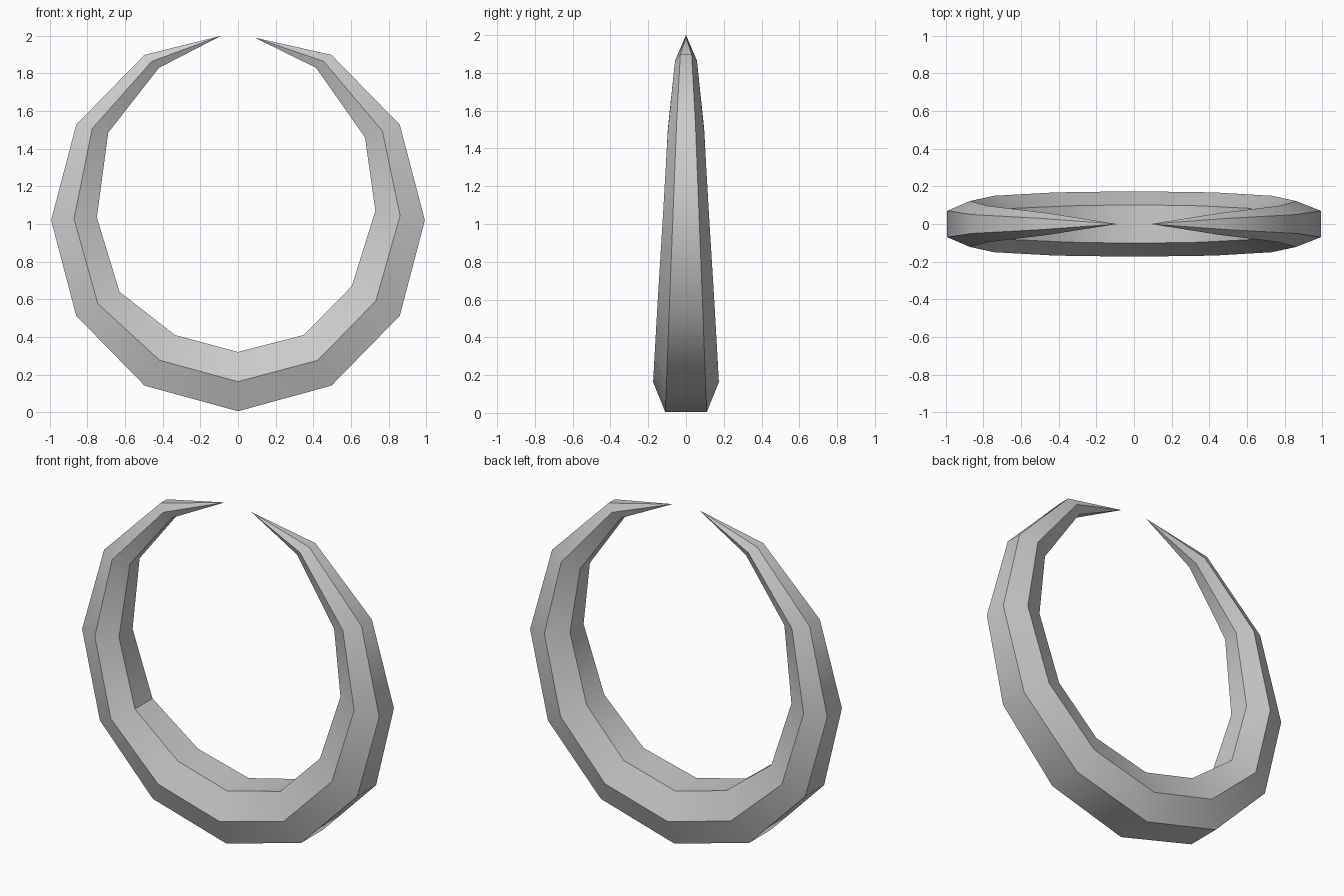
import bpy
import bmesh
from math import sin, cos, radians
from mathutils import Vector

default_cube = bpy.data.objects.get("Cube")
if default_cube:
    bpy.data.objects.remove(default_cube, do_unlink=True)

# Plain grey material
grey = bpy.data.materials.new("plain_grey")
grey.use_nodes = True
colour = (0.6, 0.6, 0.6, 1)
grey.diffuse_color = colour
grey.node_tree.nodes["Principled BSDF"].inputs["Base Color"].default_value = colour

# Inner rim (x, z) on each arm, going up from the bottom
BOTTOM = (0, 0.32)
LEFT_RIM = [(0.35, 0.41), (0.605, 0.67), (0.73, 1.07), (0.675, 1.46), (0.415, 1.83)]
RIGHT_RIM = [(-0.335, 0.41), (-0.63, 0.64), (-0.75, 1.035), (-0.69, 1.485), (-0.42, 1.83)]

# Half thickness of the ridge and of the flat outer band at each station
RIDGE = [0.174, 0.168, 0.15, 0.122, 0.096, 0.058]
BAND = [0.11, 0.104, 0.09, 0.07, 0.05, 0.03]


def hexagon(bm, step, side, rim):
    """Six-sided section: outer band, side ridges and inner band."""
    angle = radians(30 * step)
    outer = Vector((side * 0.993 * sin(angle), 0, 1.02 - 1.015 * cos(angle)))
    inner = Vector((rim[0], 0, rim[1]))
    middle = (outer + inner) / 2
    wide, flat = RIDGE[abs(step)], BAND[abs(step)]
    layout = [(outer, flat), (middle, wide), (inner, flat * 0.93),
              (inner, -flat * 0.93), (middle, -wide), (outer, -flat)]
    return [bm.verts.new(p + Vector((0, y, 0))) for p, y in layout]


def bridge(bm, a, b):
    for i in range(6):
        j = (i + 1) % 6
        bm.faces.new((a[i], a[j], b[j], b[i]))


def arm(bm, start, side, rims, tip):
    """Carry the section up one side and close it in a point."""
    previous = start
    for step, rim in enumerate(rims, 1):
        section = hexagon(bm, step, side, rim)
        bridge(bm, previous, section)
        previous = section
    point = bm.verts.new(tip)
    for i in range(6):
        bm.faces.new((previous[i], previous[(i + 1) % 6], point))


# Tapered open ring with two pointed ends
bm = bmesh.new()
base = hexagon(bm, 0, 1, BOTTOM)
arm(bm, base, 1, LEFT_RIM, (0.09, 0, 1.99))
arm(bm, base, -1, RIGHT_RIM, (-0.09, 0, 2.0))
bmesh.ops.recalc_face_normals(bm, faces=bm.faces)
mesh = bpy.data.meshes.new("open_ring")
bm.to_mesh(mesh)
bm.free()
mesh.materials.append(grey)
ring = bpy.data.objects.new("open_ring", mesh)
bpy.context.collection.objects.link(ring)

# Smooth along the ring, sharp along its ridges
bpy.ops.object.select_all(action="DESELECT")
ring.select_set(True)
bpy.context.view_layer.objects.active = ring
bpy.ops.object.shade_smooth_by_angle(angle=radians(35))
